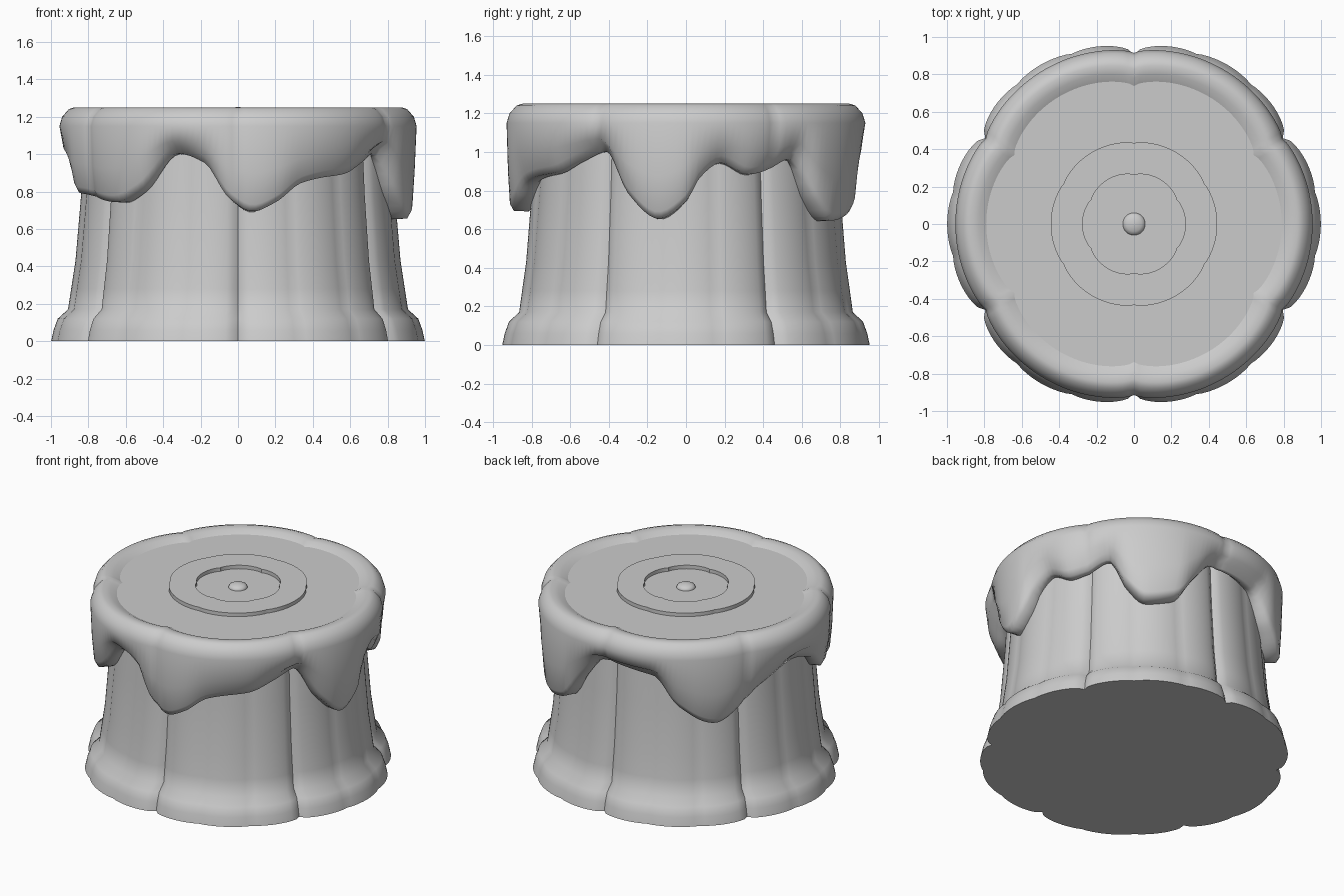
import bpy, bmesh, math
from math import sin, cos, pi, radians

if "Cube" in bpy.data.objects:
    bpy.data.objects.remove(bpy.data.objects["Cube"])

grey = bpy.data.materials.new("plain_grey")
grey.diffuse_color = (0.6, 0.6, 0.6, 1)
grey.use_nodes = True
grey.node_tree.nodes["Principled BSDF"].inputs["Base Color"].default_value = grey.diffuse_color
N = 180


def lobe(t, p=0.6):
    """Six rounded lobes: 0 in the creases (30, 90, ...), 1 at the lobe tops."""
    return abs(cos(3 * t)) ** p


def loft(name, ring_fn, count, caps=(False, False), angle=40):
    """Skin rings; ring_fn(i, theta) gives radius, z."""
    bm = bmesh.new()
    rings = []
    for i in range(count):
        ring = []
        for k in range(N):
            t = 2 * pi * k / N
            r, z = ring_fn(i, t)
            ring.append(bm.verts.new((r * cos(t), r * sin(t), z)))
        rings.append(ring)
    for a, b in zip(rings, rings[1:]):
        for k in range(N):
            j = (k + 1) % N
            bm.faces.new((a[k], a[j], b[j], b[k]))
    if caps[0]:
        bm.faces.new(rings[0][::-1])
    if caps[1]:
        bm.faces.new(rings[-1])
    me = bpy.data.meshes.new(name)
    bm.to_mesh(me)
    bm.free()
    ob = bpy.data.objects.new(name, me)
    bpy.context.collection.objects.link(ob)
    me.materials.append(grey)
    bpy.context.view_layer.objects.active = ob
    bpy.ops.object.select_all(action='DESELECT')
    ob.select_set(True)
    bpy.ops.object.shade_smooth_by_angle(angle=radians(angle))
    return ob


# Flared trunk: (z, lobe radius, crease depth)
trunk = [(0, 0.985, .065), (.06, .972, .065), (.12, .95, .065), (.17, .895, .06),
         (.28, .878, .055), (.43, .855, .05), (.78, .825, .045), (1.2, .80, .04)]


def trunk_ring(i, t):
    z, r, d = trunk[i]
    bump = .012 * (abs(cos(9 * t)) ** .7 - .5) + .008 * cos(2 * t)
    return r - d * (1 - lobe(t, .45)) + bump, z


loft("trunk", trunk_ring, len(trunk), (True, True))

# Lower edge of the dripping layer: angle in degrees, height
drip = [(-162, .79), (-155, .78), (-136, .74), (-126, .80), (-112, 1.0), (-102, .95), (-93, .76),
        (-85, .69), (-77, .74), (-68, .84), (-60, .87), (-50, .89), (-40, .95), (-30, 1.0),
        (-19, .77), (-9, .65), (0, .74), (5, .87), (12, .94), (22, .88), (29, .90), (39, .96),
        (47, .75), (55, .64), (67, .68), (76, .86), (87, 1.02), (111, .99), (122, .80),
        (137, .68), (147, .76), (158, .88), (176, .97), (190, .90), (198, .79)]


def drip_z(t):
    """Monotone cubic through the drip points."""
    a = (math.degrees(t) + 162) % 360 - 162
    n = len(drip) - 1

    def slope(i):
        x0, y0 = drip[(i - 1) % n]
        x1, y1 = drip[i % n]
        x2, y2 = drip[(i + 1) % n]
        s0, s1 = (y1 - y0) / ((x1 - x0) % 360), (y2 - y1) / ((x2 - x1) % 360)
        return 0 if s0 * s1 <= 0 else 2 * s0 * s1 / (s0 + s1)
    for i in range(n):
        (x0, y0), (x1, y1) = drip[i], drip[i + 1]
        if x0 <= a <= x1:
            h = x1 - x0
            u = (a - x0) / h
            return (y0 * (1 + 2 * u) * (1 - u) ** 2 + slope(i) * h * u * (1 - u) ** 2
                    + y1 * u * u * (3 - 2 * u) + slope(i + 1) * h * u * u * (u - 1))
    return .79


def icing_ring(i, t):
    e, f = drip_z(t), 1 - lobe(t)
    low = min(1, max(0, (1.02 - e) / .3))         # 1 on long drips, 0 on high arches
    edge = .86 + .055 * low
    prof = [(.80, e + .02), (.83, e), (edge, e + .004), (edge + .02, e + .04),
            (.945 - .012 * (1 - low), e + .45 * (1.15 - e)), (.955, 1.15), (.94, 1.20),
            (.905, 1.24), (.875, 1.25), (.83, 1.242), (.79, 1.222)]
    r, z = prof[i]
    d = (0, .02, .035, .035, .035, .04, .042, .045, .048, .05, .052)[i]
    return r - d * f, z


loft("dripping_layer", icing_ring, 11, angle=75)


# Flat top, raised ring and centre button
def top_ring(i, t):
    f = 1 - lobe(t)
    r, z, d = [(.80, 1.15, .052), (.80, 1.222, .052), (.445, 1.222, .012), (.445, 1.247, .012),
               (.275, 1.247, .014), (.275, 1.222, .014), (.05, 1.222, 0)][i]
    return r - d * f, z


loft("top_disc", top_ring, 7, (False, True), 30)

button = [(.06, 1.21), (.06, 1.225), (.055, 1.236), (.04, 1.245), (.02, 1.25), (.004, 1.252)]
loft("centre_button", lambda i, t: button[i], len(button), (False, True), 60)
